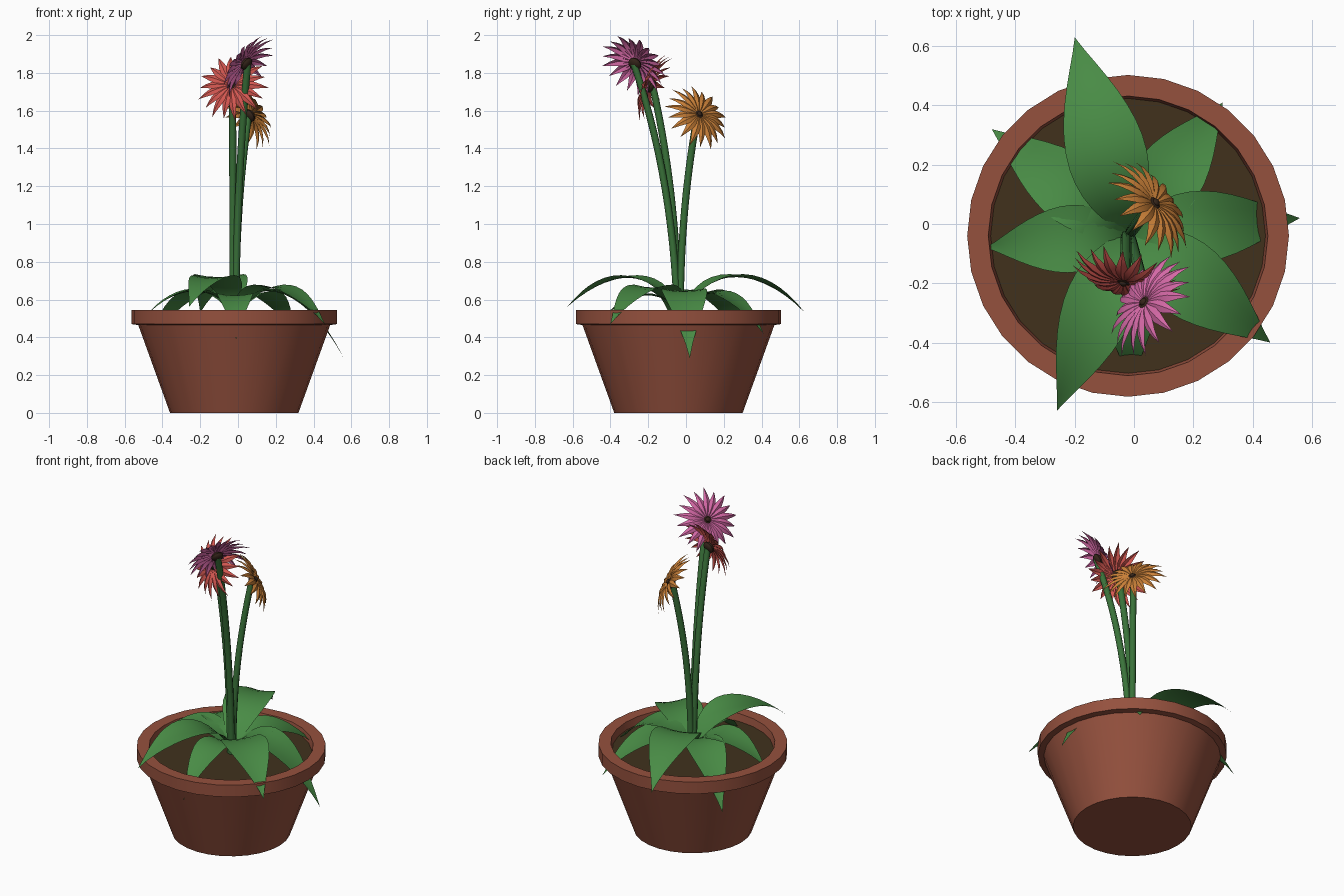
import bpy, bmesh, math
from mathutils import Vector, Matrix

if "Cube" in bpy.data.objects:
    bpy.data.objects.remove(bpy.data.objects["Cube"])


def material(name, rgb):
    m = bpy.data.materials.new(name)
    m.use_nodes = True
    m.diffuse_color = (*rgb, 1)
    m.node_tree.nodes["Principled BSDF"].inputs["Base Color"].default_value = (*rgb, 1)
    return m


TERRACOTTA = material("terracotta", (0.30, 0.082, 0.048))
SOIL = material("soil_brown", (0.052, 0.031, 0.012))
LEAF = material("leaf_green", (0.066, 0.26, 0.06))
STEM = material("stem_green", (0.042, 0.17, 0.042))
CENTRE = material("flower_centre_brown", (0.035, 0.018, 0.01))
PINK = material("petal_pink", (0.66, 0.14, 0.38))
RED = material("petal_red", (0.68, 0.10, 0.085))
ORANGE = material("petal_orange", (0.60, 0.22, 0.04))

BASE = Vector((-0.02, -0.04, 0))  # pot axis


def finish(name, bm, mat, angle=35):
    me = bpy.data.meshes.new(name)
    bm.to_mesh(me)
    bm.free()
    me.materials.append(mat)
    ob = bpy.data.objects.new(name, me)
    bpy.context.collection.objects.link(ob)
    bpy.ops.object.select_all(action="DESELECT")
    ob.select_set(True)
    bpy.context.view_layer.objects.active = ob
    bpy.ops.object.shade_smooth_by_angle(angle=math.radians(angle))


def skin(bm, rows, closed=False):
    """Join equal rows of points with quads."""
    rows = [[bm.verts.new(p) for p in r] for r in rows]
    n = len(rows[0])
    for a, b in zip(rows, rows[1:]):
        for i in range(n if closed else n - 1):
            j = (i + 1) % n
            bm.faces.new((a[i], a[j], b[j], b[i]))
    return rows


def ring(centre, r, sides):
    return [centre + Vector((r * math.cos(k * math.tau / sides), r * math.sin(k * math.tau / sides), 0))
            for k in range(sides)]


def pot_ring(r, z):
    return ring(BASE + Vector((0, 0, z)), r, 28)


# Pot: lathed wall with an overhanging rim, plus the soil disc
bm = bmesh.new()
profile = [(0.34, 0), (0.508, 0.465), (0.543, 0.47), (0.543, 0.545), (0.472, 0.545), (0.462, 0.49)]
rows = skin(bm, [pot_ring(r, z) for r, z in profile], True)
bm.faces.new(rows[0][::-1])
finish("pot", bm, TERRACOTTA)
bm = bmesh.new()
bm.faces.new([bm.verts.new(p) for p in pot_ring(0.465, 0.5)])
finish("soil", bm, SOIL)


def bezier(p, t):
    s = 1 - t
    return p[0] * s**3 + p[1] * 3 * s * s * t + p[2] * 3 * s * t * t + p[3] * t**3


def leaf(name, tip, rise, fall, half_width):
    """Arching pointed blade from the crown to the tip, slightly channelled."""
    tip = Vector(tip)
    root = BASE + Vector((0, 0.01, 0.51))
    run = Vector((tip.x - root.x, tip.y - root.y, 0))
    side = Vector((-run.y, run.x, 0)).normalized()
    c1, c2 = root + run * 0.2, root + run * 0.67
    c1.z, c2.z = rise, fall
    rows = []
    for i in range(15):
        t = i / 14
        w = half_width * (0.1 * (1 - t) + abs(math.sin(math.pi * t**0.9)) ** 1.15)
        mid = bezier((root, c1, c2, tip), t)
        rows.append([mid - side * w * u + Vector((0, 0, 0.12 * w * u * u)) for u in (-1, -0.5, 0, 0.5, 1)])
    bm = bmesh.new()
    skin(bm, rows)
    bmesh.ops.remove_doubles(bm, verts=bm.verts, dist=0.0005)
    bm.normal_update()
    for f in bm.faces:
        if f.normal.z < 0:
            f.normal_flip()
    finish(name, bm, LEAF, 60)


leaf("leaf_back", (-0.20, 0.63, 0.53), 0.80, 0.77, 0.128)
leaf("leaf_front_right", (-0.26, -0.63, 0.56), 0.79, 0.76, 0.113)
leaf("leaf_front_left", (0.46, -0.40, 0.47), 0.74, 0.70, 0.123)
leaf("leaf_right", (-0.50, -0.08, 0.50), 0.70, 0.68, 0.108)
leaf("leaf_left", (0.56, 0.02, 0.29), 0.76, 0.65, 0.115)
leaf("leaf_back_left", (0.30, 0.41, 0.42), 0.71, 0.66, 0.112)
leaf("leaf_back_right", (-0.48, 0.32, 0.36), 0.74, 0.65, 0.11)
leaf("leaf_front", (-0.01, -0.53, 0.39), 0.70, 0.64, 0.09)


def stem(name, end, offset):
    """Eight-sided stalk, upright at the foot and bending outward near the top."""
    root = BASE + Vector(offset) + Vector((0, 0, 0.48))
    bend = root.lerp(end, 0.03)
    bend.z = 0.95
    upper = root.lerp(end, 0.38)
    upper.z = 0.48 + (end.z - 0.48) * 0.7
    bm = bmesh.new()
    rows = skin(bm, [ring(bezier((root, bend, upper, end), i / 14), 0.019, 8) for i in range(15)], True)
    bm.faces.new(rows[-1])
    finish(name, bm, STEM, 50)


def flower(name, centre, facing, mat, offset, petals=18, radius=0.18):
    """Ring of pointed, keeled, recurved petals with a brown cup behind and button in front."""
    centre = Vector(centre)
    front = Vector(facing).normalized()
    place = Matrix.Translation(centre) @ front.to_track_quat("Z", "Y").to_matrix().to_4x4()
    bm = bmesh.new()
    for k in range(petals):
        spin = Matrix.Rotation(k * math.tau / petals, 4, "Z")
        length = radius * (1 + 0.04 * (-1) ** k)
        rows = []
        for t in (0, 0.2, 0.4, 0.6, 0.8, 1):
            w = 0.025 * (0.2 + 0.8 * math.sin(math.pi * t * 0.85)) * (1 - t**3)
            lift = 0.03 * math.sin(math.pi * t * 0.7) - 0.06 * t * t
            rows.append([spin @ Vector((0.008 + length * t, u * w, lift + 0.15 * u * w - 0.45 * w * abs(u)))
                         for u in (-1, 0, 1)])
        skin(bm, rows)
    bmesh.ops.remove_doubles(bm, verts=bm.verts, dist=0.0002)
    bm.transform(place)
    bm.normal_update()
    for f in bm.faces:
        if f.normal.dot(front) < 0:
            f.normal_flip()
    finish(name + "_petals", bm, mat, 20)

    # Brown cup and front button
    bm = bmesh.new()
    for size, depth, z in ((0.037, 0.022, -0.014), (0.014, 0.010, 0.006)):
        squash = Matrix.Translation((0, 0, z)) @ Matrix.Diagonal((size, size, depth, 1))
        bmesh.ops.create_uvsphere(bm, u_segments=12, v_segments=8, radius=1, matrix=place @ squash)
    finish(name + "_centre", bm, CENTRE)
    stem(name + "_stem", centre - front * 0.022, offset)


flower("pink_flower", (0.035, -0.265, 1.855), (-0.68, 0.42, 0.52), PINK, (0.008, -0.006, 0))
flower("red_flower", (-0.035, -0.195, 1.735), (-0.25, -0.88, 0.38), RED, (-0.006, 0, 0))
flower("orange_flower", (0.07, 0.07, 1.58), (0.70, 0.50, 0.46), ORANGE, (0.006, 0.008, 0))
